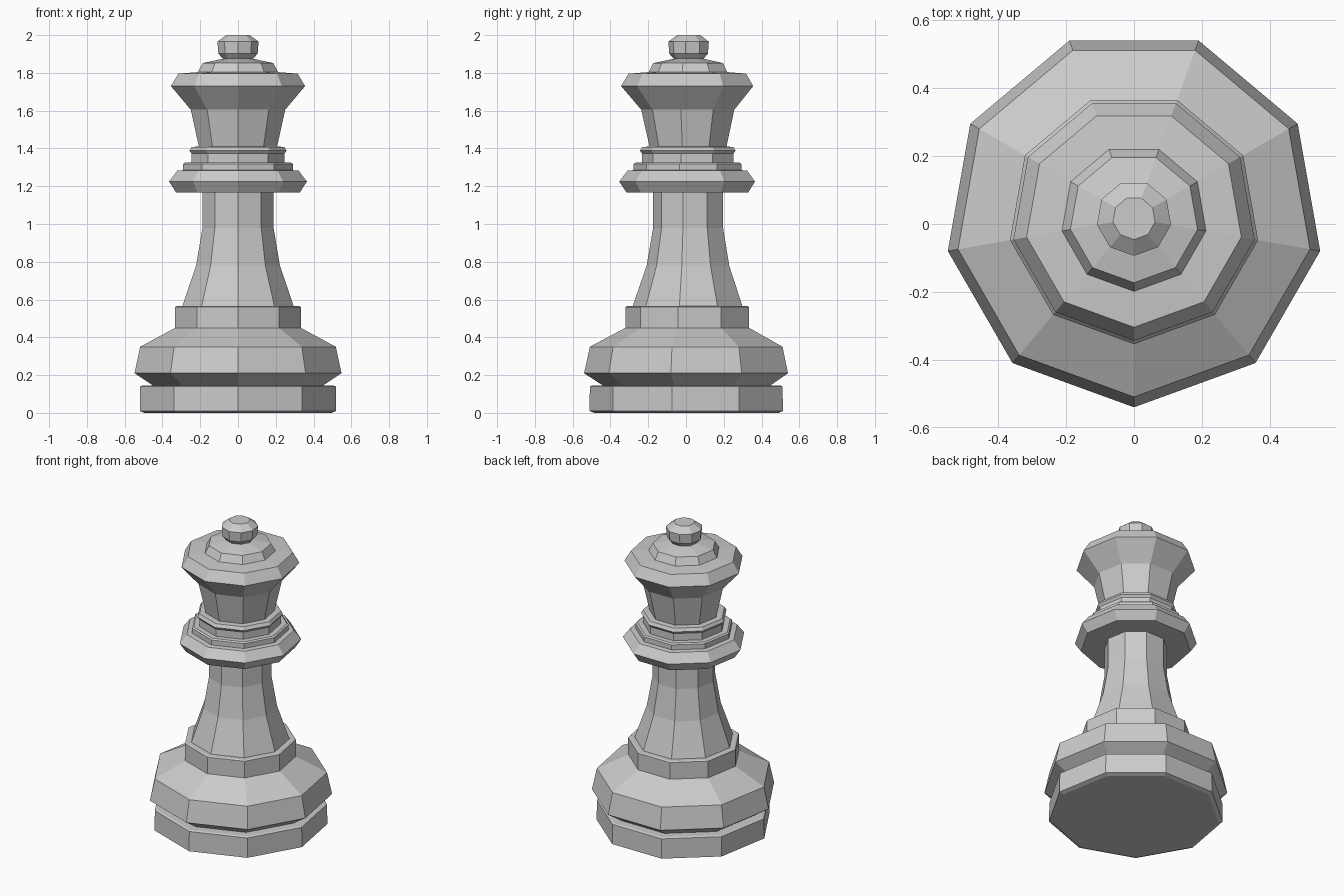
import bpy, bmesh, math

if "Cube" in bpy.data.objects:
    bpy.data.objects.remove(bpy.data.objects["Cube"])

SIDES = 9
AXIS_Y = 0.017                      # offset that centres the nine-sided outline
WIDEN = 1 / math.cos(math.radians(10))  # front half-width -> corner radius


def lathe(name, profile, cap_bottom=False, cap_top=False):
    """Flat-faced nine-sided turning from (half-width, z) points, corner to the front."""
    bm = bmesh.new()
    rings = []
    for w, z in profile:
        r = w * WIDEN
        ring = []
        for i in range(SIDES):
            a = -math.pi / 2 + 2 * math.pi * i / SIDES
            ring.append(bm.verts.new((r * math.cos(a), AXIS_Y + r * math.sin(a), z)))
        rings.append(ring)
    for low, high in zip(rings, rings[1:]):
        for i in range(SIDES):
            j = (i + 1) % SIDES
            bm.faces.new((low[i], low[j], high[j], high[i]))
    if cap_bottom:
        bm.faces.new(rings[0][::-1])
    if cap_top:
        bm.faces.new(rings[-1])
    mesh = bpy.data.meshes.new(name)
    bm.to_mesh(mesh)
    bm.free()
    obj = bpy.data.objects.new(name, mesh)
    bpy.context.collection.objects.link(obj)
    return obj


# Neighbouring parts share their joining ring, so the whole skin is closed.
# Foot disc, groove, wide plinth and upper step
lathe("base", [(0.495, 0.0), (0.52, 0.01), (0.518, 0.14), (0.505, 0.145), (0.45, 0.145),
               (0.548, 0.21), (0.518, 0.35), (0.333, 0.45), (0.333, 0.56),
               (0.325, 0.565), (0.295, 0.565)], cap_bottom=True)

# Tapering stem
lathe("stem", [(0.295, 0.565), (0.222, 0.78), (0.188, 0.98), (0.188, 1.168)])

# Stacked collar rings
lathe("collar", [(0.188, 1.168), (0.328, 1.168), (0.365, 1.225), (0.322, 1.282),
                 (0.29, 1.285), (0.29, 1.318), (0.28, 1.325), (0.245, 1.325),
                 (0.245, 1.372), (0.257, 1.388), (0.245, 1.408), (0.207, 1.41)])

# Flared head with stepped lid
lathe("head", [(0.207, 1.41), (0.25, 1.605), (0.355, 1.73), (0.316, 1.796),
               (0.212, 1.804), (0.187, 1.852), (0.08, 1.875)])

# Small knob on top
lathe("knob", [(0.08, 1.875), (0.104, 1.902), (0.109, 1.965), (0.062, 2.0)], cap_top=True)
